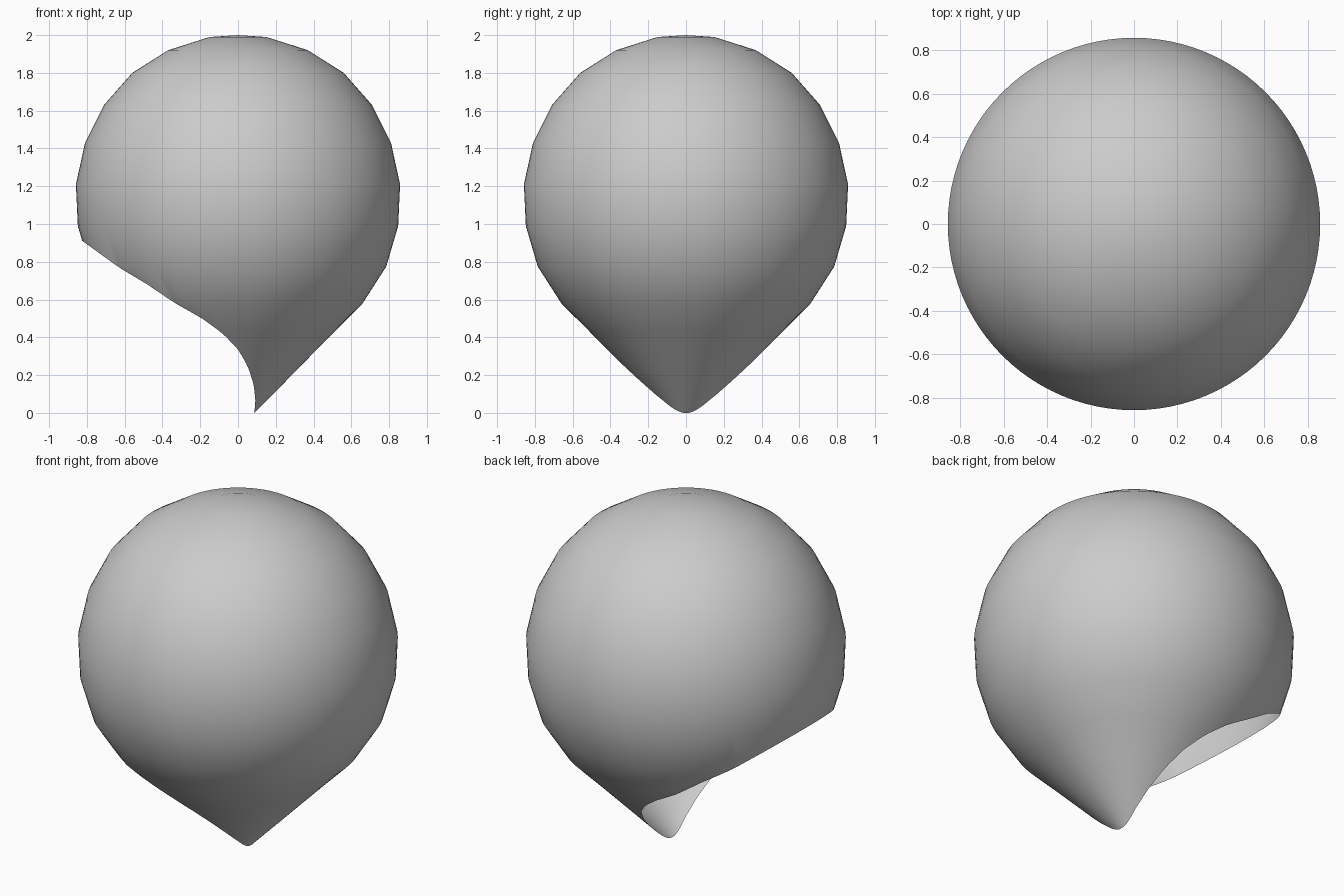
import bpy, bmesh
from math import sin, cos, tau

if "Cube" in bpy.data.objects:
    bpy.data.objects.remove(bpy.data.objects["Cube"], do_unlink=True)

COLUMNS = 96

# Canopy profile (radius, height), from crown to tip
PROFILE = [(0, 2), (.15, 1.99), (.37, 1.92), (.56, 1.8), (.71, 1.63), (.81, 1.43),
           (.858, 1.21), (.848, .99), (.785, .775), (.66, .58), (.51, .43),
           (.36, .277), (.22, .134), (.14, .053), (.088, 0)]

# Mouth edge (x, height), from tip up to the rim
MOUTH = [(.087, 0), (.092, .07), (.083, .15), (.055, .24), (.005, .33), (-.08, .42),
         (-.19, .5), (-.34, .585), (-.48, .68), (-.63, .77), (-.83, .915), (-1.1, 1.1)]


def mouth_x(z):
    for (x0, z0), (x1, z1) in zip(MOUTH, MOUTH[1:]):
        if z <= z1:
            return x0 + (x1 - x0) * (z - z0) / (z1 - z0)
    return -2


def column(angle):
    """Profile points at one angle, stopping where the mouth cuts them off."""
    points = [PROFILE[0]]
    stopped = False
    for a, b in zip(PROFILE, PROFILE[1:]):
        if stopped:
            points.append(points[-1])
            continue

        def at(t):
            return a[0] + (b[0] - a[0]) * t, a[1] + (b[1] - a[1]) * t

        def kept(t):
            r, z = at(t)
            return r * cos(angle) >= mouth_x(z)

        low, high = 0, 1
        if not kept(1):
            stopped = True
            for _ in range(30):
                mid = (low + high) / 2
                low, high = (mid, high) if kept(mid) else (low, mid)
            points.append(at(low))
        else:
            points.append(b)
    return [(r * cos(angle), r * sin(angle), z) for r, z in points]


# Hollow canopy skin
bm = bmesh.new()
cols = [[bm.verts.new(p) for p in column(tau * i / COLUMNS)] for i in range(COLUMNS)]
for i, left in enumerate(cols):
    right = cols[(i + 1) % COLUMNS]
    for j in range(len(PROFILE) - 1):
        bm.faces.new((left[j], left[j + 1], right[j + 1], right[j]))
bmesh.ops.remove_doubles(bm, verts=bm.verts, dist=.0005)
mesh = bpy.data.meshes.new("canopy")
bm.to_mesh(mesh)
bm.free()

grey = bpy.data.materials.new("plain grey")
grey.use_nodes = True
colour = (.6, .6, .6, 1)
grey.diffuse_color = colour
grey.node_tree.nodes["Principled BSDF"].inputs["Base Color"].default_value = colour
mesh.materials.append(grey)

canopy = bpy.data.objects.new("canopy", mesh)
bpy.context.collection.objects.link(canopy)
bpy.context.view_layer.objects.active = canopy
canopy.select_set(True)
bpy.ops.object.shade_smooth_by_angle(angle=.8)
